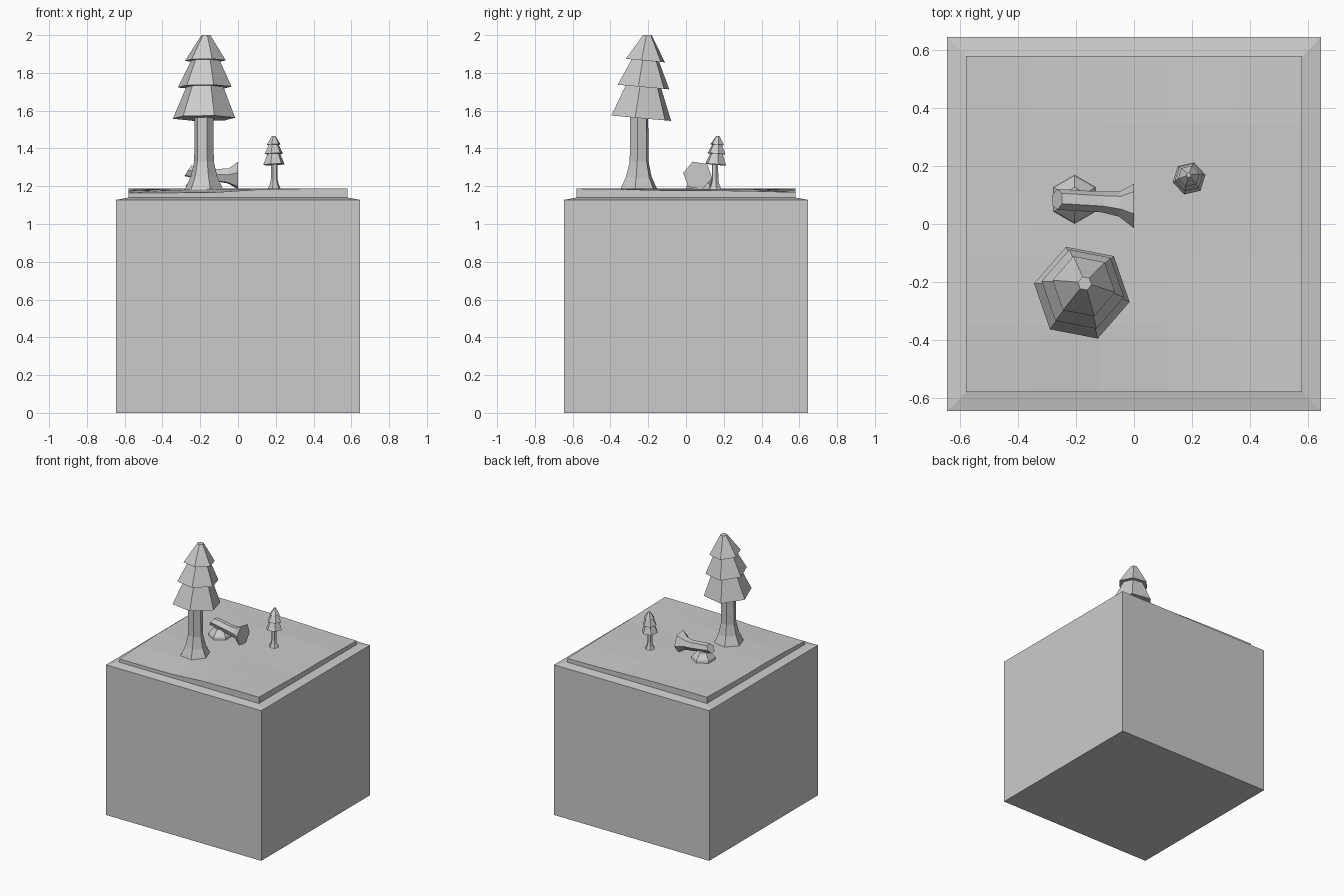
import bpy, bmesh, math
from mathutils import Vector, Matrix

if "Cube" in bpy.data.objects:
    bpy.data.objects.remove(bpy.data.objects["Cube"])


def finish(name, bm):
    bmesh.ops.recalc_face_normals(bm, faces=bm.faces)
    me = bpy.data.meshes.new(name)
    bm.to_mesh(me)
    bm.free()
    ob = bpy.data.objects.new(name, me)
    bpy.context.collection.objects.link(ob)
    return ob


def loft(name, rings, sides=6, phase=0.0, place=Matrix()):
    """Closed loft; each ring is (centre, radius, axis)."""
    bm = bmesh.new()
    loops = []
    for centre, r, axis in rings:
        rot = Vector((0, 0, 1)).rotation_difference(Vector(axis)).to_matrix()
        loop = []
        for i in range(sides):
            a = phase + math.tau * i / sides
            p = Vector(centre) + rot @ Vector((r * math.cos(a), r * math.sin(a), 0))
            loop.append(bm.verts.new(place @ p))
        loops.append(loop)
    for a, b in zip(loops, loops[1:]):
        for i in range(sides):
            j = (i + 1) % sides
            bm.faces.new((a[i], a[j], b[j], b[i]))
    bm.faces.new(loops[0][::-1])
    bm.faces.new(loops[-1])
    return finish(name, bm)


def tree(name, place):
    """Leaning hexagonal conifer, origin at the trunk foot."""
    ph = math.radians(-11)
    up, lean = (0, 0, 1), (0.0, 0.09, 1)
    loft(name + "_trunk", [((0, 0, -0.01), 0.105, up), ((0, 0, 0.06), 0.072, up),
                           ((0, 0.002, 0.14), 0.053, up), ((0, 0.002, 0.42), 0.05, lean)],
         phase=ph, place=place)
    tiers = [(0.37, 0.168, 0.56, 0.09), (0.535, 0.145, 0.69, 0.07), (0.675, 0.11, 0.81, 0.024)]
    for k, (z0, r0, z1, r1) in enumerate(tiers):
        def c(z):
            return (0.01 * (z - 0.37) / 0.44, 0.013 + 0.032 * (z - 0.37) / 0.44, z)
        loft(f"{name}_foliage_{k + 1}", [(c(z0), r0, lean), (c(z1), r1, up if k == 2 else lean)],
             phase=ph, place=place)


# Plinth with a gently sloped rim
loft("plinth", [((0, 0, z), r * math.sqrt(2), (0, 0, 1))
                for z, r in ((0, 0.645), (1.128, 0.645), (1.14, 0.58))],
     sides=4, phase=math.pi / 4)

# Ground slab: 5 x 5 panels with slightly rolling heights (rows front to back)
heights = [(1.165, 1.165, 1.168, 1.183, 1.187, 1.187),
           (1.175, 1.180, 1.185, 1.187, 1.187, 1.184),
           (1.180, 1.187, 1.187, 1.187, 1.184, 1.178),
           (1.178, 1.187, 1.187, 1.187, 1.185, 1.178),
           (1.182, 1.187, 1.187, 1.187, 1.184, 1.174),
           (1.187, 1.187, 1.184, 1.178, 1.172, 1.168)]
bm = bmesh.new()
bmesh.ops.create_grid(bm, x_segments=5, y_segments=5, size=0.58)
for v in bm.verts:
    i, j = (round((q + 0.58) / 0.232) for q in v.co.xy)
    v.co.z = heights[j][i]
ext = bmesh.ops.extrude_face_region(bm, geom=bm.faces[:], use_keep_orig=True)
for v in (g for g in ext["geom"] if isinstance(g, bmesh.types.BMVert)):
    v.co.z = 1.135
finish("ground", bm)

# Large and small conifers
tree("large_tree", Matrix.Translation((-0.18, -0.25, 1.19)))
tree("small_tree", Matrix.Translation((0.192, 0.153, 1.187))
     @ Matrix.Rotation(math.radians(24), 4, "Z") @ Matrix.Scale(0.345, 4))

# Boulder under the log
up = (0, 0, 1)
loft("boulder", [((-0.205, 0.085, 1.175), 0.086, up), ((-0.205, 0.085, 1.205), 0.08, up),
                 ((-0.205, 0.085, 1.248), 0.042, up)], phase=math.pi / 2)

# Fallen log with a flared root end
loft("fallen_log", [((-0.265, 0.085, 1.281), 0.036, (1, -0.05, -0.65)),
                    ((-0.11, 0.076, 1.258), 0.036, (1, -0.05, -0.15)),
                    ((-0.05, 0.069, 1.255), 0.044, (1, -0.05, -0.08)),
                    ((0.0, 0.062, 1.257), 0.078, (1, 0, 0))], phase=math.radians(20))
